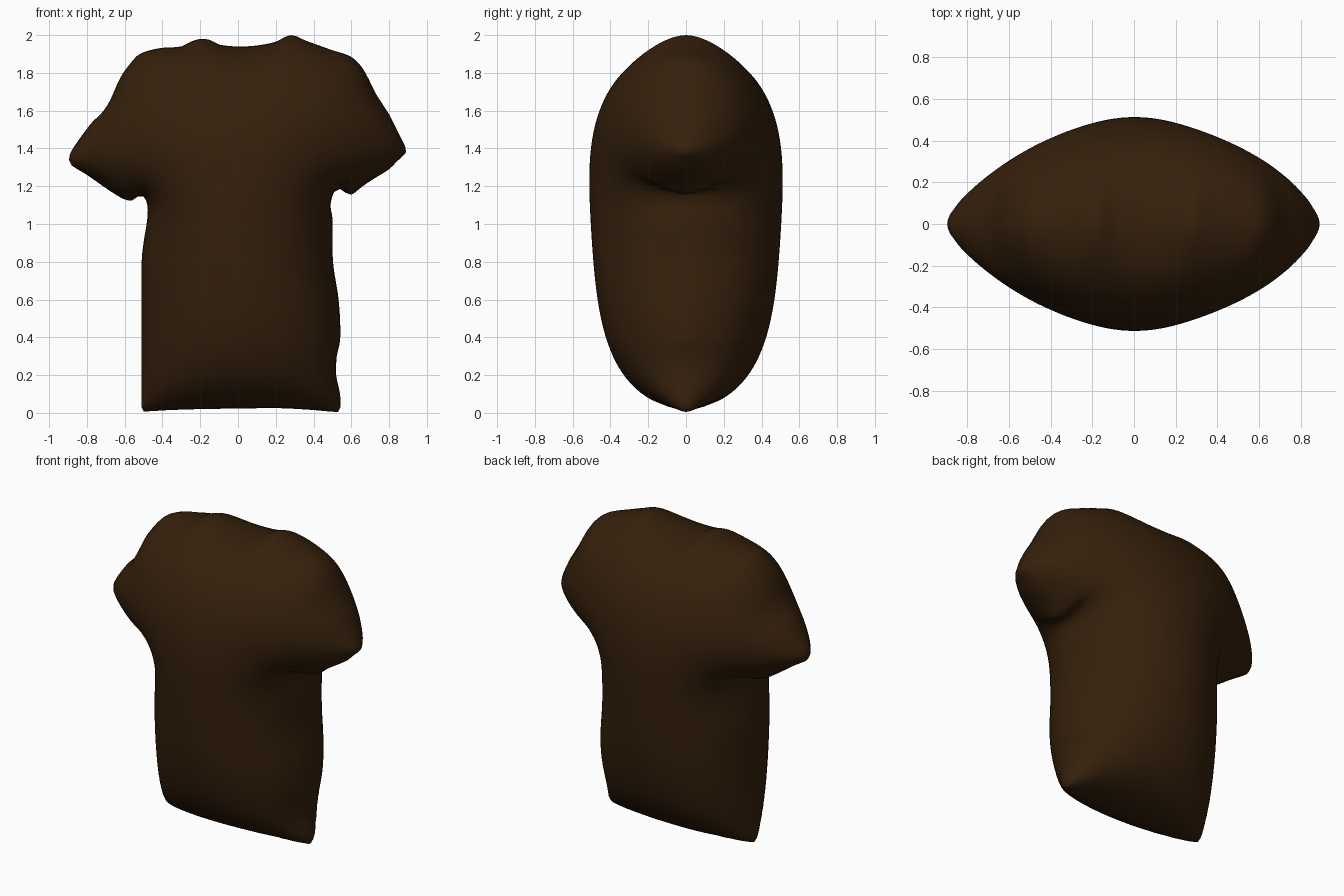
import bpy, math
from mathutils import Vector
from mathutils.geometry import delaunay_2d_cdt

if "Cube" in bpy.data.objects:
    bpy.data.objects.remove(bpy.data.objects["Cube"])

STEP = 0.025      # mesh spacing
DEPTH = 0.512     # greatest half thickness

# Shirt outline in x, z (counter-clockwise from the lower left corner)
OUTLINE = [(-.5, .008), (-.36, .015), (-.2, .02), (.2, .025), (.36, .018), (.53, .005), (.542, .03),
    (.54, .1), (.52, .2), (.523, .3), (.54, .38), (.54, .5), (.53, .62), (.503, .8), (.5, 1.03),
    (.49, 1.1), (.51, 1.17), (.54, 1.185), (.57, 1.165), (.6, 1.155), (.66, 1.2), (.72, 1.24),
    (.8, 1.29), (.84, 1.33), (.89, 1.38), (.885, 1.41), (.83, 1.52), (.8, 1.58), (.73, 1.69),
    (.68, 1.79), (.64, 1.85), (.59, 1.89), (.5, 1.92), (.36, 1.97), (.28, 2.0), (.2, 1.965),
    (.1, 1.945), (0, 1.94), (-.1, 1.95), (-.15, 1.975), (-.2, 1.98), (-.25, 1.965), (-.3, 1.94),
    (-.42, 1.93), (-.52, 1.9), (-.57, 1.85), (-.62, 1.78), (-.68, 1.65), (-.72, 1.59),
    (-.78, 1.53), (-.88, 1.39), (-.895, 1.34), (-.88, 1.31), (-.8, 1.26), (-.67, 1.17),
    (-.6, 1.13), (-.56, 1.125), (-.53, 1.145), (-.5, 1.145), (-.48, 1.1), (-.48, 1.03),
    (-.5, .9), (-.51, .8), (-.51, .03)]


def smooth_loop(points, step):
    """Rounded closed curve through the points, about one point per step."""
    pts = [Vector(p) for p in points]
    n, out = len(pts), []
    for i in range(n):
        a, b, c, d = (pts[(i + k) % n] for k in (-1, 0, 1, 2))
        length = (c - b).length
        # tangents limited by the shorter neighbour so corners do not overshoot
        t0 = (c - a).normalized() * min(length, 2 * (b - a).length)
        t1 = (d - b).normalized() * min(length, 2 * (d - c).length)
        m = max(1, round(length / step))
        for j in range(m):
            t = j / m
            out.append(b * (2*t**3 - 3*t**2 + 1) + t0 * (t**3 - 2*t**2 + t)
                       + c * (3*t**2 - 2*t**3) + t1 * (t**3 - t**2))
    return out


def inside(x, z, loop, margin):
    """True if the point lies inside the loop and clear of its points."""
    hit = False
    px, pz = loop[-1]
    for qx, qz in loop:
        if (x - qx)**2 + (z - qz)**2 < margin**2:
            return False
        if (pz > z) != (qz > z) and x < (qx - px) * (z - pz) / (qz - pz) + px:
            hit = not hit
        px, pz = qx, qz
    return hit


# Flat triangulated panel: rim, two close rings inside it, then an even grid
rim_loop = smooth_loop(OUTLINE, STEP)
flat = [(p.x, p.y) for p in rim_loop]
points = list(rim_loop)
for offset in (0.004, 0.014):
    for i, p in enumerate(rim_loop):
        t = (rim_loop[(i + 1) % len(rim_loop)] - rim_loop[i - 1]).normalized()
        q = p + Vector((-t.y, t.x)) * offset
        if inside(q.x, q.y, flat, offset * 0.9):
            points.append(q)
row_h = STEP * math.sqrt(3) / 2
for r in range(int(2 / row_h) + 1):
    for c in range(int(1.9 / STEP) + 1):
        x, z = -0.95 + (c + 0.5 * (r % 2)) * STEP, r * row_h
        if inside(x, z, flat, STEP * 1.2):
            points.append(Vector((x, z)))
verts2, _, tris, *_ = delaunay_2d_cdt(points, [], [list(range(len(rim_loop)))], 1, 1e-6)

# Inflate: the panel bulges like a stretched membrane held at its rim
n = len(verts2)
weight, edge_use, area = [{} for _ in range(n)], {}, [0.0] * n
for t in tris:
    for k in range(3):
        i, j, o = t[k], t[(k + 1) % 3], t[(k + 2) % 3]
        u, v = verts2[i] - verts2[o], verts2[j] - verts2[o]
        cross = max(abs(u.x * v.y - u.y * v.x), 1e-9)
        w = 0.5 * u.dot(v) / cross
        weight[i][j] = weight[i].get(j, 0) + w
        weight[j][i] = weight[j].get(i, 0) + w
        area[o] += cross / 6
        e = (min(i, j), max(i, j))
        edge_use[e] = edge_use.get(e, 0) + 1
rim = {i for e, uses in edge_use.items() if uses == 1 for i in e}
inner = [i for i in range(n) if i not in rim]
links = [(i, list(weight[i].items()), sum(weight[i].values())) for i in inner]
height = [0.0] * n
for _ in range(300):
    for i, near, total in links:
        new = (sum(w * height[j] for j, w in near) + area[i]) / total
        height[i] += 0.85 * (new - height[i]) + 0.95 * (new - height[i])
top = max(height)
bulge = [DEPTH * math.sqrt(max(h, 0) / top) for h in height]

# Front and back panels share the rim
coords = [(p.x, -b, p.y) for p, b in zip(verts2, bulge)]
back = list(range(n))
for i in inner:
    back[i] = len(coords)
    coords.append((verts2[i].x, bulge[i], verts2[i].y))
faces = []
for t in tris:
    if not all(i in rim for i in t):
        faces.append(tuple(t))
        faces.append(tuple(back[i] for i in reversed(t)))

mesh = bpy.data.meshes.new("shirt")
mesh.from_pydata(coords, [], faces)
mesh.validate()
for p in mesh.polygons:
    p.use_smooth = True
shirt = bpy.data.objects.new("shirt", mesh)
bpy.context.collection.objects.link(shirt)

# Dark brown cloth
cloth = bpy.data.materials.new("dark brown")
cloth.diffuse_color = (0.036, 0.0145, 0.0035, 1)
cloth.use_nodes = True
cloth.node_tree.nodes["Principled BSDF"].inputs["Base Color"].default_value = cloth.diffuse_color
mesh.materials.append(cloth)
